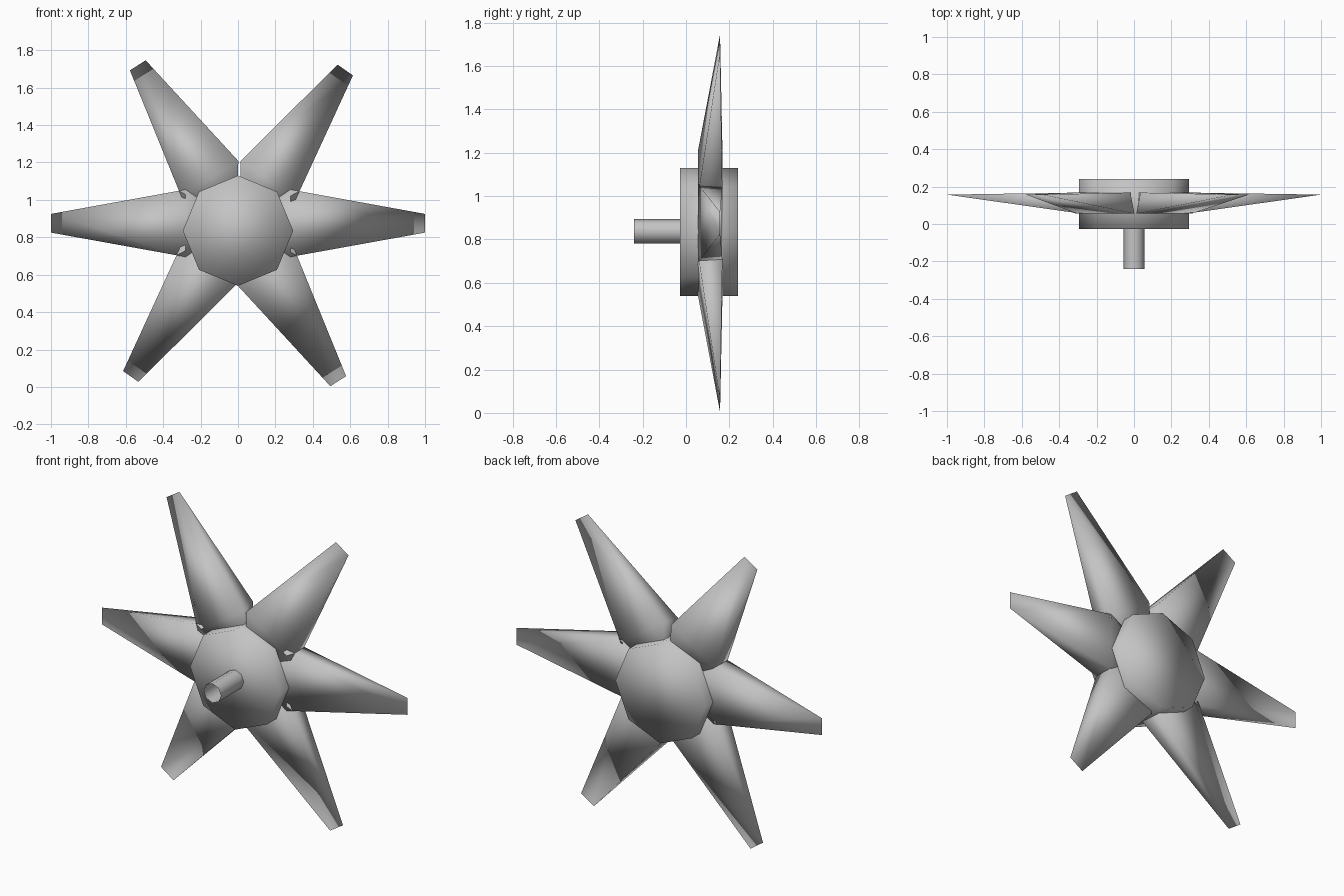
import bpy, bmesh, math
from mathutils import Matrix, Vector

if "Cube" in bpy.data.objects:
    bpy.data.objects.remove(bpy.data.objects["Cube"], do_unlink=True)

grey = bpy.data.materials.new("plain grey")
grey.use_nodes = True
colour = (0.55, 0.55, 0.55, 1)
grey.diffuse_color = colour
grey.node_tree.nodes["Principled BSDF"].inputs["Base Color"].default_value = colour


def finish(name, bm):
    """Turn a bmesh into a smooth grey object."""
    bmesh.ops.recalc_face_normals(bm, faces=bm.faces)
    for face in bm.faces:
        face.smooth = True
    mesh = bpy.data.meshes.new(name)
    bm.to_mesh(mesh)
    bm.free()
    mesh.materials.append(grey)
    obj = bpy.data.objects.new(name, mesh)
    bpy.context.collection.objects.link(obj)
    return obj


def cylinder(name, radius, y0, y1, z, capped):
    """Eight-sided cylinder along y, with a corner at the top."""
    bm = bmesh.new()
    bmesh.ops.create_cone(bm, cap_ends=capped, segments=8, radius1=radius,
                          radius2=radius, depth=y1 - y0)
    bm.transform(Matrix.Translation((0, (y0 + y1) / 2, z))
                 @ Matrix.Rotation(math.pi / 2, 4, "X"))
    return finish(name, bm)


def blade(name, angle):
    """Wedge that is thick beside the hub and thins to an edge at the tip."""
    bm = bmesh.new()
    front = [(0.12, 0.07), (0.28, 0.18)]
    back = [(0.12, 0.06), (0.3, 0.168)]

    def row(points, y, side):
        return [bm.verts.new((r, y, side * w)) for r, w in points]

    f_top, f_low = row(front, 0.055, 1), row(front, 0.055, -1)
    b_top, b_low = row(back, 0.168, 1), row(back, 0.168, -1)
    tip_top = bm.verts.new((1, 0.157, 0.05))
    tip_low = bm.verts.new((1, 0.157, -0.05))
    for top, low in ((f_top, f_low), (b_top, b_low)):
        bm.faces.new((top[0], top[1], low[1], low[0]))
        bm.faces.new((top[1], tip_top, tip_low, low[1]))
    for f, b, tip in ((f_top, b_top, tip_top), (f_low, b_low, tip_low)):
        bm.faces.new((f[0], f[1], b[1], b[0]))
        bm.faces.new((f[1], tip, b[1]))
    bm.faces.new((f_top[0], f_low[0], b_low[0], b_top[0]))
    bm.transform(Matrix.Translation(Vector((0, 0, 0.875)))
                 @ Matrix.Rotation(-math.radians(angle), 4, "Y"))
    return finish(name, bm)


# Hub and open drive shaft
cylinder("hub", 0.295, -0.027, 0.24, 0.835, True)
cylinder("shaft", 0.057, -0.24, -0.027, 0.837, False)

# Six blades, in three opposite pairs
for pair, angle in enumerate((0, 55, 122.4), 1):
    blade(f"blade_{pair}_a", angle)
    blade(f"blade_{pair}_b", angle + 180)
